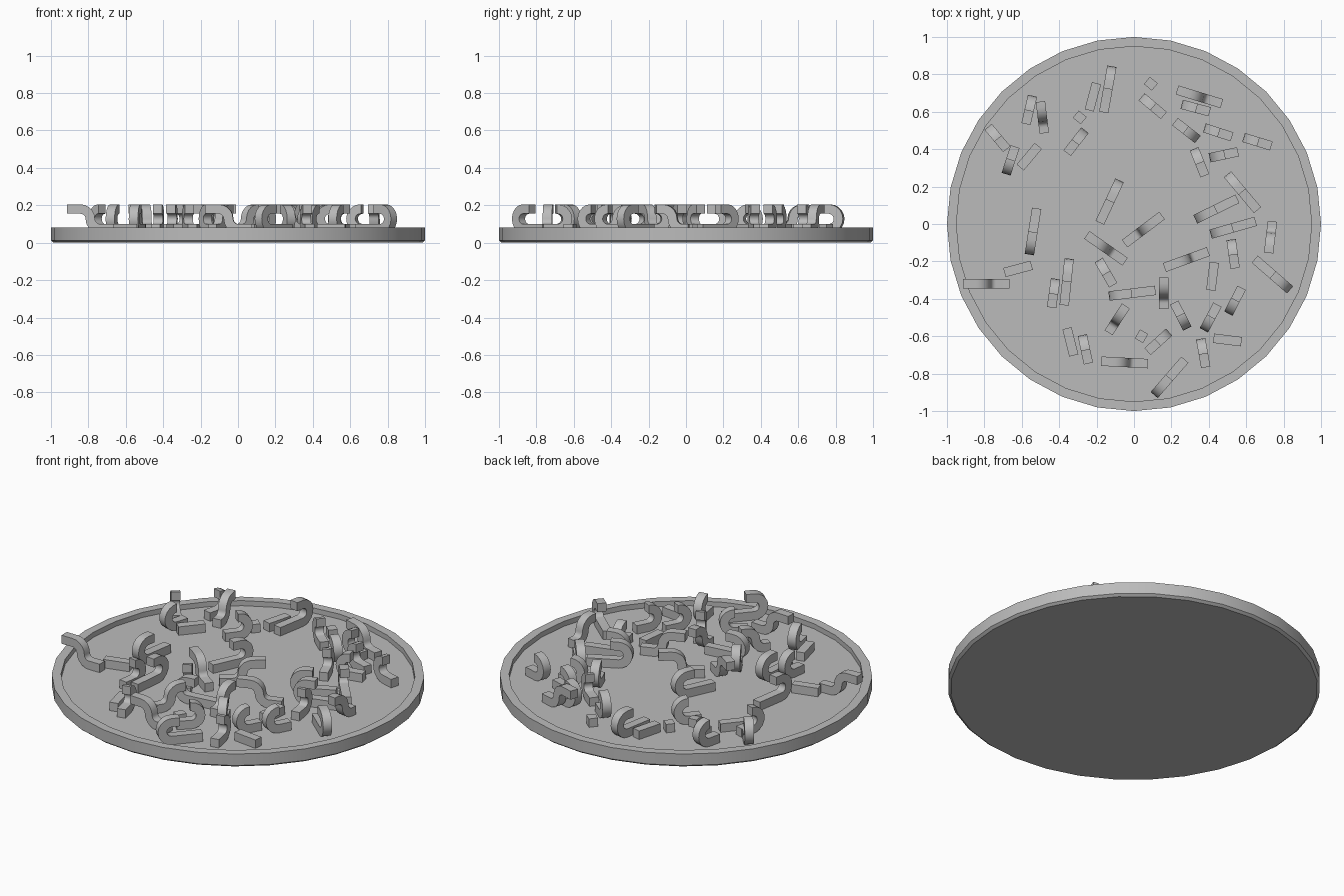
import bpy
import bmesh
from math import sin, cos, pi, radians
from mathutils import Matrix, Vector

default_cube = bpy.data.objects.get("Cube")
if default_cube:
    bpy.data.objects.remove(default_cube, do_unlink=True)

# One plain grey for everything
grey = bpy.data.materials.new("plain grey")
grey.use_nodes = True
grey.diffuse_color = (0.5, 0.5, 0.5, 1)
for node in grey.node_tree.nodes:
    if node.type == "BSDF_PRINCIPLED":
        node.inputs["Base Color"].default_value = grey.diffuse_color

FLOOR = 0.05              # height of the dish floor
HALF = 0.025              # half the thickness of a noodle
LOW = FLOOR + HALF        # centre line of a lower arm
BEND = 0.0525             # bend radius of the centre line
STEPS = 10                # segments in a half turn


def make_object(name, bm):
    bmesh.ops.recalc_face_normals(bm, faces=bm.faces[:])
    mesh = bpy.data.meshes.new(name)
    bm.to_mesh(mesh)
    bm.free()
    mesh.materials.append(grey)
    obj = bpy.data.objects.new(name, mesh)
    bpy.context.collection.objects.link(obj)
    bpy.ops.object.select_all(action="DESELECT")
    obj.select_set(True)
    bpy.context.view_layer.objects.active = obj
    bpy.ops.object.shade_smooth_by_angle(angle=radians(30))
    return obj


def make_dish(sides=32):
    """Round dish with a low rim, from one turned profile."""
    profile = [(0.985, 0), (1, 0.012), (1, 0.08), (0.95, 0.08), (0.95, FLOOR)]
    bm = bmesh.new()
    rings = []
    for radius, z in profile:
        turns = [2 * pi * i / sides for i in range(sides)]
        rings.append([bm.verts.new((radius * cos(t), radius * sin(t), z))
                      for t in turns])
    for lower, upper in zip(rings, rings[1:]):
        for i in range(sides):
            j = (i + 1) % sides
            bm.faces.new((lower[i], lower[j], upper[j], upper[i]))
    bm.faces.new(rings[0])
    bm.faces.new(rings[-1])
    return make_object("dish", bm)


def arc(along, z, start, end, count):
    """Centre-line points with their outward normals."""
    points = []
    for i in range(count + 1):
        t = radians(start + (end - start) * i / count)
        normal = Vector((cos(t), 0, sin(t)))
        points.append((Vector((along, 0, z)) + normal * BEND, normal))
    return points


def straight(length):
    down = Vector((0, 0, -1))
    return [(Vector((s * length / 2, 0, LOW)), down) for s in (-1, 1)]


def hook(length, arm):
    """Sideways U, closed at its front end, with a short upper arm."""
    down = Vector((0, 0, -1))
    centre = length / 2 - BEND - HALF
    path = [(Vector((-length / 2, 0, LOW)), down)]
    path += arc(centre, LOW + BEND, -90, 90, STEPS)
    path.append((Vector((centre - arm, 0, LOW + 2 * BEND)), -down))
    return path


def wave(length):
    """S bend, high at the back and low at the front."""
    up = Vector((0, 0, 1))
    path = [(Vector((-length / 2, 0, LOW + 2 * BEND)), up)]
    path += arc(-BEND, LOW + BEND, 90, 0, STEPS // 2)
    # the second bend turns the other way, so its normals are flipped
    path += [(p, -n) for p, n in
             arc(BEND, LOW + BEND, 180, 270, STEPS // 2)[1:]]
    path.append((Vector((length / 2, 0, LOW)), up))
    return path


def make_noodle(name, path, x, y, angle):
    """Sweep a square section along the path, then turn and place it."""
    bm = bmesh.new()
    side = Vector((0, HALF, 0))
    rings = []
    for point, normal in path:
        n = normal * HALF
        corners = (n + side, n - side, -n - side, -n + side)
        rings.append([bm.verts.new(point + c) for c in corners])
    for a, b in zip(rings, rings[1:]):
        for i in range(4):
            j = (i + 1) % 4
            bm.faces.new((a[i], a[j], b[j], b[i]))
    bm.faces.new(rings[0])
    bm.faces.new(rings[-1])
    place = Matrix.Translation((x / 100, y / 100, 0))
    bm.transform(place @ Matrix.Rotation(radians(angle), 4, "Z"))
    make_object(name, bm)


make_dish()

# Placements: x and y in hundredths, heading in degrees
long_hooks = [
    (-14, 72, 80), (58, 17, 130), (44, 8, 206), (53, -2, 196),
    (74, -27, -41), (-1, -37, 187), (-13, 12, 65), (-36, -31, 84),
    (-54, -4, 261), (19, -82, 229)]
short_hooks = [
    (10, 63, 140), (33, 62, 165), (28, 50, -38), (45, 49, 162),
    (66, 44, 163), (48, 37, 192), (35, 33, 112), (53, -16, 98),
    (54, -41, 243), (41, -50, 242), (25, -49, -63), (-15, -26, 120),
    (-43, -37, 82), (-66, 34, 252), (-73, 46, 130), (-56, 61, 77),
    (-31, 44, 52), (-26, -67, 102), (13, -63, 42), (37, -69, 100)]
long_waves = [
    (35, 68, -17), (28, -19, 20), (-15, -13, -35), (5, -3, 217),
    (-79, -32, 0), (-5, -74, -3)]
short_waves = [(16, -37, -90), (-9, -51, 237), (-49, 57, -83), (73, -7, 83)]
bars = [
    (-22, 68, 75), (42, -28, 83), (-62, -24, 15), (-56, 36, 50),
    (-34, -63, -76), (50, -62, -7)]
stubs = [(9, 75, -40), (-29, 57, -40), (4, -60, 60)]

groups = [
    ("long_hook_noodle", hook(0.25, 0.045), long_hooks),
    ("short_hook_noodle", hook(0.155, 0.005), short_hooks),
    ("long_wave_noodle", wave(0.25), long_waves),
    ("short_wave_noodle", wave(0.17), short_waves),
    ("bar_noodle", straight(0.15), bars),
    ("stub_noodle", straight(0.055), stubs),
]
for name, path, places in groups:
    for x, y, angle in places:
        make_noodle(name, path, x, y, angle)
